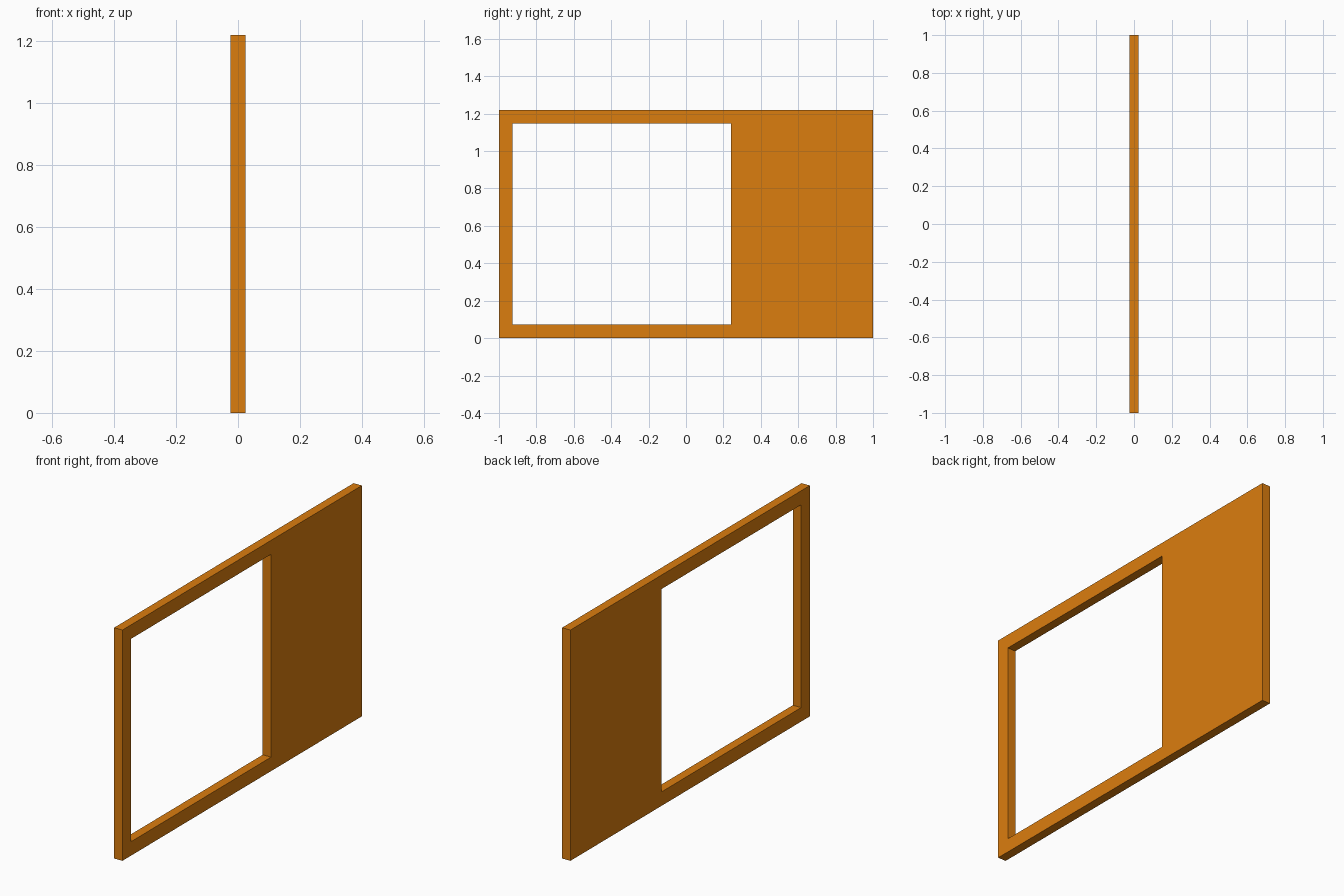
import bpy, bmesh

if "Cube" in bpy.data.objects:
    bpy.data.objects.remove(bpy.data.objects["Cube"])

HALF_T = 0.024                      # half thickness along x
OUTER = (-1.0, 1.0, 0.0, 1.22)      # y0, y1, z0, z1
OPENING = (-0.927, 0.241, 0.074, 1.146)


def ring(bm, rect, x):
    y0, y1, z0, z1 = rect
    return [bm.verts.new((x, y, z)) for y, z in ((y0, z0), (y1, z0), (y1, z1), (y0, z1))]


# Flat panel with an off-centre opening: four rings joined all the way round
bm = bmesh.new()
rings = [ring(bm, OUTER, HALF_T), ring(bm, OPENING, HALF_T),
         ring(bm, OPENING, -HALF_T), ring(bm, OUTER, -HALF_T)]
for k in range(4):
    a, b = rings[k], rings[(k + 1) % 4]
    for i in range(4):
        j = (i + 1) % 4
        bm.faces.new((a[i], a[j], b[j], b[i]))
bmesh.ops.recalc_face_normals(bm, faces=bm.faces)

mesh = bpy.data.meshes.new("window_panel")
bm.to_mesh(mesh)
bm.free()
panel = bpy.data.objects.new("window_panel", mesh)
bpy.context.collection.objects.link(panel)

# Orange finish
orange = bpy.data.materials.new("orange")
orange.diffuse_color = (0.71, 0.205, 0.0045, 1.0)
orange.use_nodes = True
orange.node_tree.nodes["Principled BSDF"].inputs["Base Color"].default_value = orange.diffuse_color
mesh.materials.append(orange)
